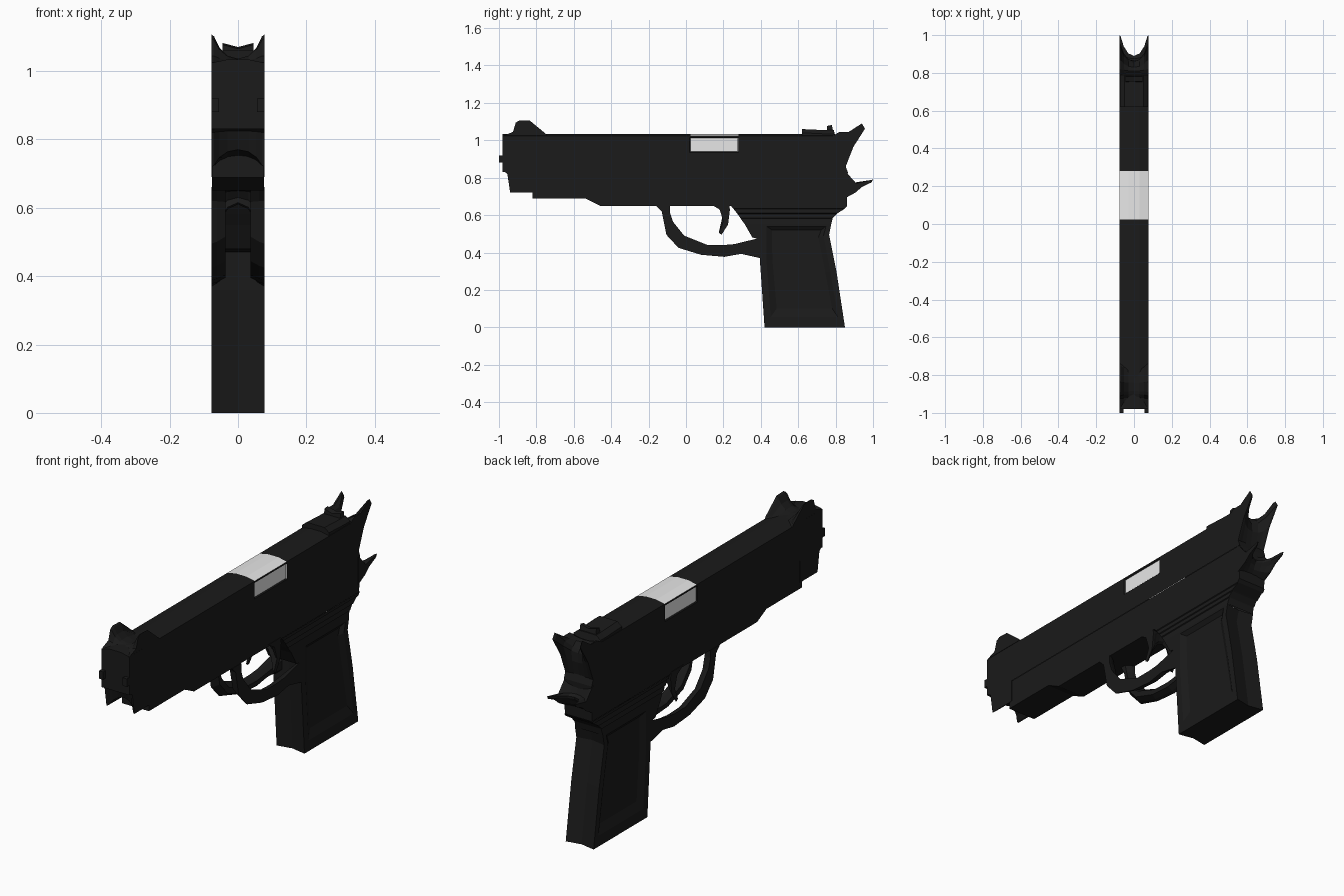
import bpy, bmesh
from mathutils import Vector

W = 0.078  # half width of the body


def material(name, value):
    m = bpy.data.materials.new(name)
    m.diffuse_color = (value, value, value, 1)
    return m


DARK = material("dark_steel", 0.0105)
SILVER = material("bright_steel", 0.80)


def loft(name, rings, rule=None, drop=None):
    """Skin a list of closed 3D rings, cap both ends, leave out hidden faces."""
    bm = bmesh.new()
    rows = [[bm.verts.new(p) for p in ring] for ring in rings]
    n = len(rows[0])
    for a, b in zip(rows, rows[1:]):
        for i in range(n):
            j = (i + 1) % n
            bm.faces.new((a[i], a[j], b[j], b[i]))
    bm.faces.new(rows[0])
    bm.faces.new(rows[-1])
    bmesh.ops.recalc_face_normals(bm, faces=bm.faces)
    if rule:
        for f in bm.faces:
            f.material_index = int(rule(f.calc_center_median()))
    if drop:
        hidden = [f for f in bm.faces if drop(f.calc_center_median(), f.normal)]
        bmesh.ops.delete(bm, geom=hidden, context='FACES')
    mesh = bpy.data.meshes.new(name)
    bm.to_mesh(mesh)
    bm.free()
    mesh.materials.append(DARK)
    mesh.materials.append(SILVER)
    ob = bpy.data.objects.new(name, mesh)
    bpy.context.collection.objects.link(ob)
    return ob


def at(x, pts):
    return [(x, y, z) for y, z in pts]


def plate(name, pts, x0=-W, x1=W, drop=None):
    """Extrude a side profile of (y, z) points across x."""
    return loft(name, [at(x0, pts), at(x1, pts)], drop=drop)


def blend_ring(x, outer, inner, t):
    return [(x, *Vector(a).lerp(Vector(b), t)) for a, b in zip(outer, inner)]


def pinched(name, outer, centre):
    """Side profile that is full at both flanks and hollowed toward the middle."""
    half = [(W, 0), (0.070, 0.08), (0.054, 0.55), (0.03, 0.88)]
    steps = [(-x, t) for x, t in half] + [(0, 1)] + half[::-1]
    return loft(name, [blend_ring(x, outer, centre, t) for x, t in steps])


# Slide with a bright band, and a raked rear end
half = [(W, 0.83), (W, 0.935), (W, 0.94), (W, 1.012), (W, 1.016), (W - 0.001, 1.024), (0.03, 1.034)]


def slide_ring(y, inset=0.0, rake=0.0):
    pts = half + [(-x, z) for x, z in reversed(half)]
    ring = []
    for x, z in pts:
        if 0.938 < z < 1.014:
            x -= inset if x > 0 else -inset
        ring.append((x, y + rake * (1.034 - z) / 0.204, z))
    return ring


def is_band(c):
    side = 0.94 < c.z < 1.0125
    return 0.022 < c.y < 0.278 and (side or c.z > 1.021)


loft("slide", [slide_ring(-0.98), slide_ring(-0.82), slide_ring(0.02), slide_ring(0.024, 0.005),
               slide_ring(0.276, 0.005), slide_ring(0.28), slide_ring(0.79, 0, 0.075)], is_band,
     drop=lambda c, n: c.z < 0.831 and c.y > -0.82)

# Muzzle lugs
for s, label in ((-1, "left"), (1, "right")):
    x0, x1 = sorted((s * 0.055, s * W))
    plate("muzzle_lug_" + label, [(-1, 0.88), (-0.97, 0.88), (-0.97, 0.92), (-1, 0.92)], x0, x1)

# Lug under the muzzle
pinched("muzzle_lug_lower",
        [(-0.975, 0.835), (-0.955, 0.82), (-0.94, 0.72), (-0.80, 0.72), (-0.80, 0.835)],
        [(-0.95, 0.835), (-0.93, 0.825), (-0.91, 0.77), (-0.80, 0.75), (-0.80, 0.835)])

# Frame with its lower rail
plate("frame", [(-0.82, 0.83), (-0.82, 0.688), (-0.535, 0.688), (-0.46, 0.65), (0.24, 0.65),
                (0.86, 0.65), (0.865, 0.83)], -W + 0.002, W - 0.002,
      drop=lambda c, n: c.z > 0.829 or (c.z < 0.651 and c.y > 0.3))

# Shoulder between frame and grip, with stepped ridges
levels = [(0.65, 0.24, 0.862, 0), (0.635, 0.253, 0.85, 0), (0.632, 0.255, 0.845, 0.004),
          (0.61, 0.273, 0.81, 0), (0.607, 0.275, 0.806, 0.004), (0.585, 0.29, 0.785, 0),
          (0.582, 0.292, 0.784, 0.004), (0.55, 0.315, 0.776, 0)]
loft("grip_shoulder", [[(-W + d, y0, z), (W - d, y0, z), (W - d, y1, z), (-W + d, y1, z)]
                       for z, y0, y1, d in levels],
     drop=lambda c, n: abs(n.z) > 0.99 and (c.z > 0.649 or c.z < 0.551))
plate("grip_front_web", [(0.40, 0.47), (0.355, 0.48), (0.315, 0.55), (0.40, 0.55)],
      drop=lambda c, n: c.y > 0.399 or c.z > 0.549)

# Grip with a recessed panel on each flank, slightly hollow at front and back
grip = [(0.42, 0), (0.395, 0.36), (0.40, 0.47), (0.40, 0.55), (0.776, 0.55),
        (0.765, 0.495), (0.805, 0.295), (0.85, 0)]
hollow = [(0.435, 0), (0.41, 0.36), (0.41, 0.47), (0.40, 0.55), (0.765, 0.55),
          (0.75, 0.495), (0.79, 0.295), (0.835, 0)]
rim = [(0.453, 0.055), (0.43, 0.36), (0.43, 0.45), (0.43, 0.54), (0.748, 0.54),
       (0.735, 0.49), (0.772, 0.295), (0.812, 0.055)]
floor = [(0.485, 0.10), (0.462, 0.36), (0.46, 0.45), (0.46, 0.52), (0.722, 0.52),
         (0.708, 0.48), (0.745, 0.295), (0.782, 0.10)]
flank = [(W - 0.015, floor), (W, rim), (W, grip)]
loft("grip", [at(-x, p) for x, p in flank] + [at(0, hollow)] + [at(x, p) for x, p in flank[::-1]],
     drop=lambda c, n: c.z > 0.549)

# Trigger guard: a pair of bows, each thinning toward the open middle
guard_out = [(-0.16, 0.65), (-0.13, 0.62), (-0.105, 0.495), (-0.04, 0.425),
             (0.08, 0.388), (0.205, 0.377), (0.295, 0.393), (0.41, 0.367)]
guard_in = [(-0.085, 0.65), (-0.085, 0.61), (-0.07, 0.565), (-0.01, 0.49),
            (0.115, 0.44), (0.20, 0.44), (0.26, 0.445), (0.41, 0.482)]
bow = guard_out + guard_in[::-1]
mate = guard_in + guard_out[::-1]
for s, label in ((-1, "left"), (1, "right")):
    loft("trigger_guard_" + label, [blend_ring(s * x, bow, mate, t)
                                    for x, t in ((W, 0), (0.062, 0.08), (0.036, 0.3))])

# Trigger: a pair of blades joined by a short stub at the top
blade = [(0.13, 0.66), (0.18, 0.63), (0.20, 0.565), (0.175, 0.505), (0.19, 0.495),
         (0.225, 0.55), (0.235, 0.63), (0.23, 0.66)]
stub = [(0.15, 0.66), (0.19, 0.65), (0.205, 0.63), (0.20, 0.615), (0.207, 0.61),
        (0.22, 0.62), (0.23, 0.65), (0.22, 0.66)]
pinched("trigger", blade, stub)

# Front sight: two ears joined by a low saddle
pinched("front_sight",
        [(-0.975, 1.025), (-0.925, 1.045), (-0.91, 1.095), (-0.89, 1.107),
         (-0.835, 1.105), (-0.75, 1.035), (-0.74, 1.025)],
        [(-0.95, 1.02), (-0.92, 1.03), (-0.90, 1.034), (-0.885, 1.036),
         (-0.84, 1.036), (-0.77, 1.03), (-0.75, 1.02)])

# Rear sight on a base that slopes off to the flanks
loft("rear_sight_base", [[(x, 0.62, 1.015), (x, 0.62, z), (x, 0.75, z - 0.006),
                          (x, 0.79, z - 0.006), (x, 0.80, 1.015)]
                         for x, z in ((-W + 0.003, 1.04), (-0.05, 1.06), (0.05, 1.06), (W - 0.003, 1.04))])
loft("rear_sight_blade", [[(x, 0.75, 1.03), (x, 0.755, z - 0.005), (x, 0.78, z), (x, 0.79, 1.03)]
                          for x, z in ((-0.045, 1.082), (0, 1.07), (0.045, 1.082))])

# Hammer with two flared prongs
pinched("hammer",
        [(0.78, 1.02), (0.82, 1.045), (0.87, 1.045), (0.94, 1.09), (0.957, 1.062),
         (0.895, 0.965), (0.85, 0.85), (0.82, 0.85)],
        [(0.78, 1.01), (0.81, 1.025), (0.83, 1.02), (0.85, 0.99), (0.86, 0.975),
         (0.865, 0.93), (0.85, 0.85), (0.82, 0.85)])

# Beavertail with two flared prongs
pinched("beavertail",
        [(0.85, 0.83), (0.865, 0.82), (0.91, 0.77), (1.0, 0.79), (0.992, 0.775),
         (0.94, 0.75), (0.905, 0.72), (0.85, 0.69)],
        [(0.85, 0.82), (0.86, 0.81), (0.875, 0.775), (0.89, 0.765), (0.889, 0.755),
         (0.882, 0.74), (0.875, 0.72), (0.85, 0.69)])
